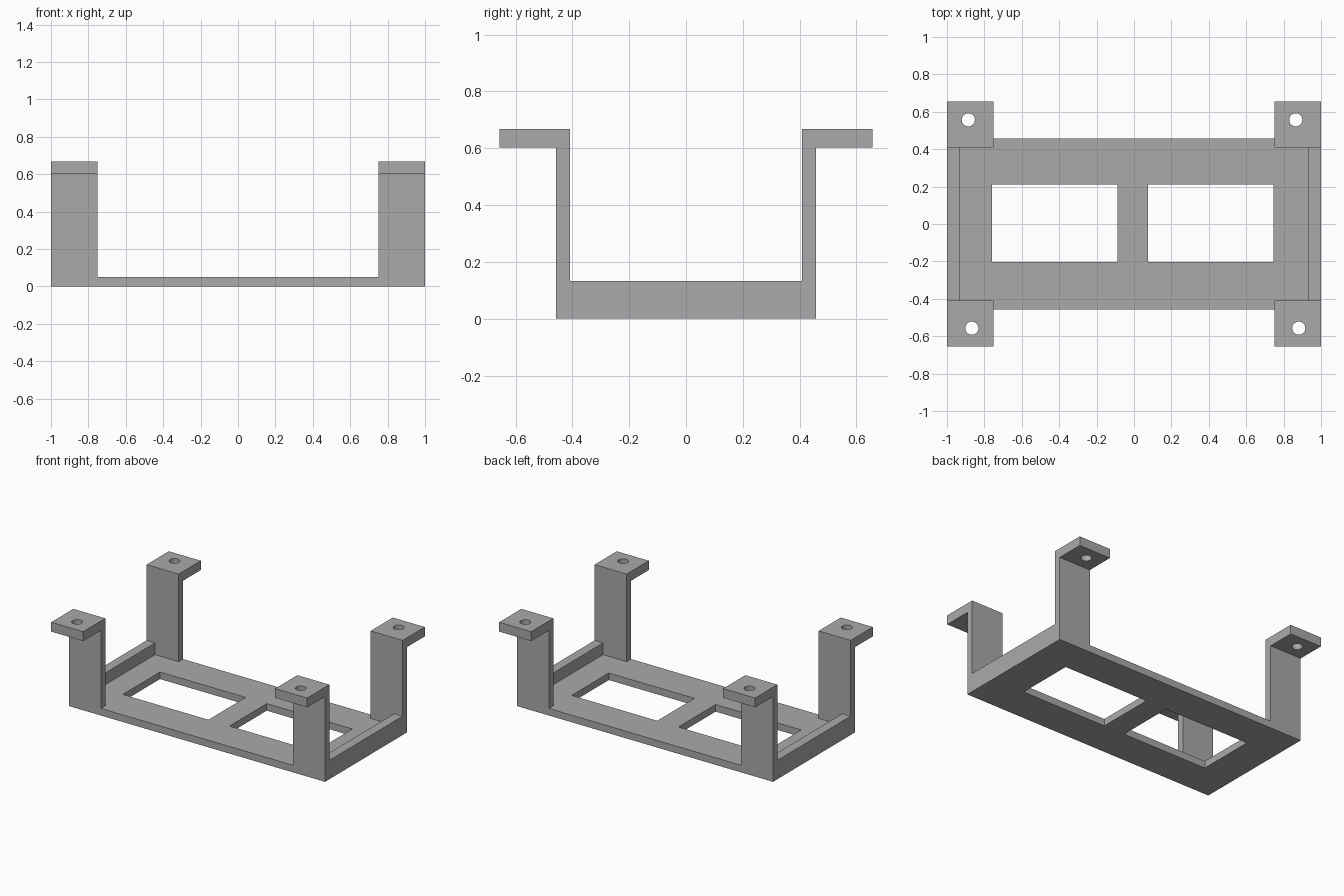
import bpy
from mathutils import Vector

cube = bpy.data.objects.get("Cube")
if cube:
    bpy.data.objects.remove(cube, do_unlink=True)

grey = bpy.data.materials.new("matte grey")
grey.use_nodes = True
grey.diffuse_color = (0.4, 0.4, 0.4, 1)
grey.node_tree.nodes["Principled BSDF"].inputs["Base Color"].default_value = (0.4, 0.4, 0.4, 1)

# Main dimensions
PLATE_TOP, LIP_TOP, TAB_BOTTOM, TOP = 0.05, 0.133, 0.602, 0.668
LEG_IN, LEG_OUT, TAB_OUT = 0.409, 0.457, 0.656
LEG_X, LIP_X = 0.75, 0.934


def box(name, low, high):
    """Box spanning two opposite corners."""
    low, high = Vector(low), Vector(high)
    bpy.ops.mesh.primitive_cube_add(size=1, location=(low + high) / 2)
    obj = bpy.context.object
    obj.name = name
    obj.scale = high - low
    bpy.ops.object.transform_apply(location=False, rotation=False, scale=True)
    obj.data.materials.append(grey)
    return obj


def prism(name, profile, x0, x1):
    """Closed (y, z) profile extruded along x."""
    n = len(profile)
    verts = [(x, y, z) for x in (x0, x1) for y, z in profile]
    faces = [tuple(range(n))[::-1], tuple(range(n, 2 * n))]
    faces += [(i, (i + 1) % n, (i + 1) % n + n, i + n) for i in range(n)]
    mesh = bpy.data.meshes.new(name)
    mesh.from_pydata(verts, [], faces)
    obj = bpy.data.objects.new(name, mesh)
    bpy.context.collection.objects.link(obj)
    mesh.materials.append(grey)
    return obj


def cut(target, cutter):
    """Subtract the cutter, then discard it."""
    mod = target.modifiers.new("opening", 'BOOLEAN')
    mod.operation, mod.solver, mod.object = 'DIFFERENCE', 'EXACT', cutter
    bpy.ops.object.select_all(action='DESELECT')
    bpy.context.view_layer.objects.active = target
    target.select_set(True)
    bpy.ops.object.modifier_apply(modifier=mod.name)
    bpy.data.objects.remove(cutter, do_unlink=True)


# Base plate with two rectangular windows
plate = box("base_plate", (-1, -LEG_OUT, 0), (1, LEG_OUT, PLATE_TOP))
for x0, x1 in ((-0.758, -0.089), (0.076, 0.745)):
    cut(plate, box("window_cutter", (x0, -0.203, -0.1), (x1, 0.212, 0.2)))

# Raised lips along both ends
for side, label in ((-1, "right"), (1, "left")):
    xs = sorted((side * LIP_X, side))
    box(label + "_lip", (xs[0], -LEG_IN, PLATE_TOP), (xs[1], LEG_IN, LIP_TOP))

# Four legs with outward mounting tabs, each drilled for a screw
holes = {(-1, 1): -0.886, (1, 1): 0.865, (-1, -1): -0.867, (1, -1): 0.881}
for (sx, sy), hole_x in holes.items():
    name = ("front" if sy < 0 else "back") + ("_left" if sx > 0 else "_right") + "_leg"
    profile = [(LEG_IN, PLATE_TOP), (LEG_OUT, PLATE_TOP), (LEG_OUT, TAB_BOTTOM),
               (TAB_OUT, TAB_BOTTOM), (TAB_OUT, TOP), (LEG_IN, TOP)]
    profile = [(sy * y, z) for y, z in profile]
    if sy < 0:
        profile.reverse()
    leg = prism(name, profile, *sorted((sx * LEG_X, sx)))
    bpy.ops.mesh.primitive_cylinder_add(vertices=32, radius=0.035, depth=0.3,
                                        location=(hole_x, sy * 0.557, TOP))
    cut(leg, bpy.context.object)
    bpy.ops.object.shade_smooth_by_angle()
